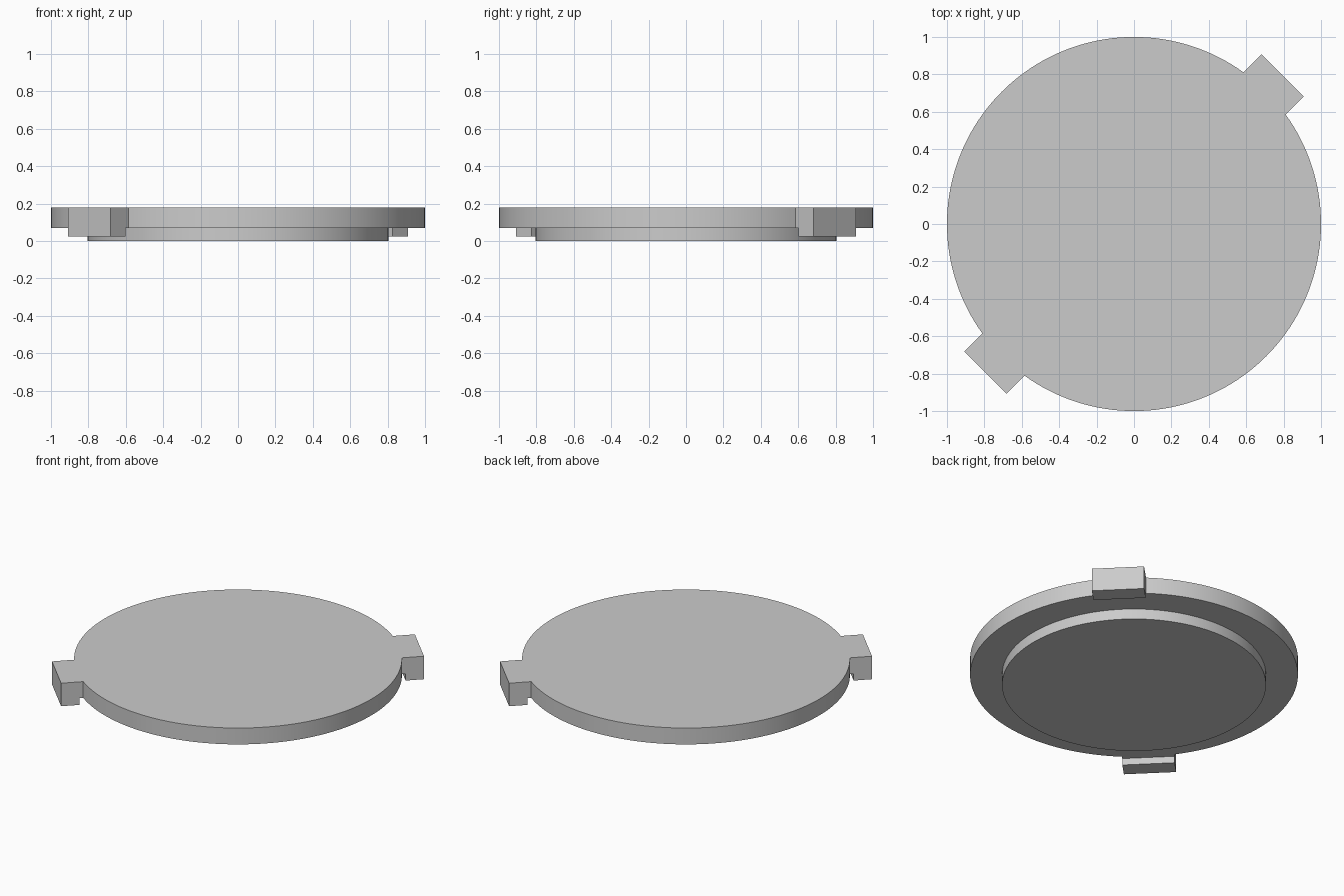
import bpy, bmesh, math
from mathutils import Vector

cube = bpy.data.objects.get("Cube")
if cube:
    bpy.data.objects.remove(cube, do_unlink=True)

RADIUS, PLUG_RADIUS = 1.0, 0.805
TOP, RIM_BOTTOM, LIP_BOTTOM = 0.18, 0.07, 0.025
TAB_HALF, LIP_IN, TAB_OUT = 0.16, 1.01, 1.124
TAB_ANGLES = (math.radians(45), math.radians(225))
ARC_STEPS = 72

grey = bpy.data.materials.new("plain grey")
grey.use_nodes = True
grey.diffuse_color = (0.6, 0.6, 0.6, 1)
grey.node_tree.nodes["Principled BSDF"].inputs["Base Color"].default_value = (0.6, 0.6, 0.6, 1)


def finish(bm, name):
    bmesh.ops.recalc_face_normals(bm, faces=bm.faces)
    mesh = bpy.data.meshes.new(name)
    bm.to_mesh(mesh)
    bm.free()
    mesh.materials.append(grey)
    obj = bpy.data.objects.new(name, mesh)
    bpy.context.collection.objects.link(obj)
    bpy.ops.object.select_all(action='DESELECT')
    obj.select_set(True)
    bpy.context.view_layer.objects.active = obj
    bpy.ops.object.shade_smooth_by_angle(angle=math.radians(30))
    return obj


def tab_point(angle, along, side):
    """Point given by distance along a tab's axis and offset across it."""
    c, s = math.cos(angle), math.sin(angle)
    return Vector((c * along - s * side, s * along + c * side, RIM_BOTTOM))


# Lid plate: round outline with two square tabs
bm = bmesh.new()
half = math.asin(TAB_HALF / RADIUS)
outline, lip_cuts = [], []
for a in TAB_ANGLES:
    tab = [bm.verts.new(tab_point(a, r, s * TAB_HALF)) for r, s in
           ((LIP_IN, -1), (TAB_OUT, -1), (TAB_OUT, 1), (LIP_IN, 1))]
    lip_cuts.append((tab[0], tab[3]))
    outline += tab
    for i in range(ARC_STEPS + 1):
        t = a + half + (math.pi - 2 * half) * i / ARC_STEPS
        outline.append(bm.verts.new((RADIUS * math.cos(t), RADIUS * math.sin(t), RIM_BOTTOM)))
base = bm.faces.new(outline)
raised = bmesh.ops.extrude_face_region(bm, geom=[base], use_keep_orig=True)["geom"]
bmesh.ops.translate(bm, verts=[g for g in raised if isinstance(g, bmesh.types.BMVert)],
                    vec=(0, 0, TOP - RIM_BOTTOM))

# Lips hanging below the tab ends
for a, b in lip_cuts:
    bmesh.ops.connect_verts(bm, verts=[a, b])
lips = [f for f in bm.faces if len(f.verts) == 4 and
        all(abs(v.co.z - RIM_BOTTOM) < 1e-4 for v in f.verts)]
lowered = bmesh.ops.extrude_face_region(bm, geom=lips)["geom"]
bmesh.ops.translate(bm, verts=[g for g in lowered if isinstance(g, bmesh.types.BMVert)],
                    vec=(0, 0, LIP_BOTTOM - RIM_BOTTOM))
bmesh.ops.dissolve_limit(bm, angle_limit=math.radians(0.5), verts=bm.verts, edges=bm.edges)
finish(bm, "lid_plate_with_tabs")

# Round plug under the lid
bm = bmesh.new()
bmesh.ops.create_cone(bm, cap_ends=True, segments=144, radius1=PLUG_RADIUS,
                      radius2=PLUG_RADIUS, depth=RIM_BOTTOM + 0.02)
bmesh.ops.translate(bm, verts=bm.verts, vec=(0, 0, (RIM_BOTTOM + 0.02) / 2))
finish(bm, "bottom_plug")
